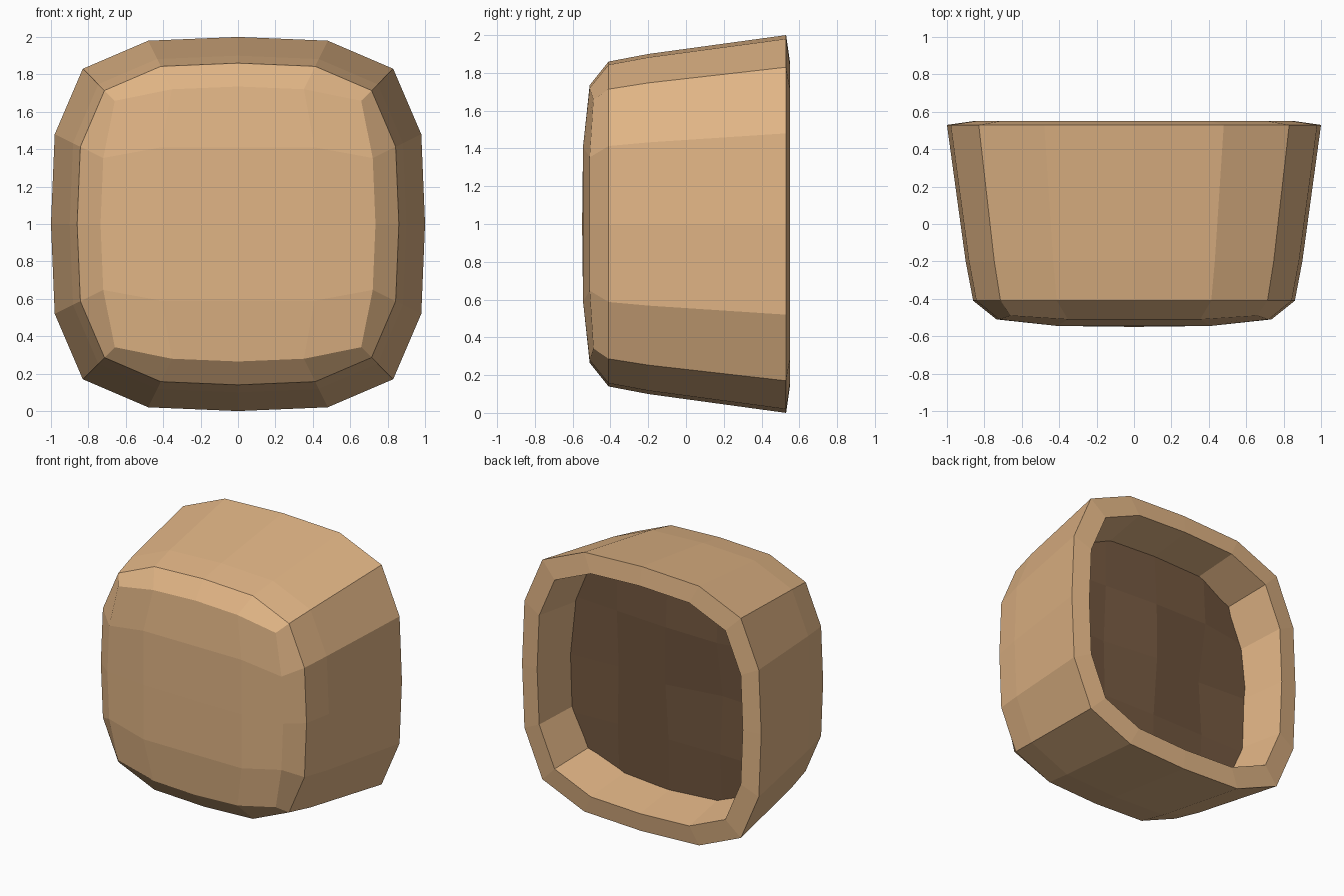
import bpy, bmesh, random

if "Cube" in bpy.data.objects:
    bpy.data.objects.remove(bpy.data.objects["Cube"])

random.seed(4)


def material(name, colour):
    m = bpy.data.materials.new(name)
    m.diffuse_color = (*colour, 1)
    m.use_nodes = True
    m.node_tree.nodes["Principled BSDF"].inputs["Base Color"].default_value = m.diffuse_color
    return m


# 16-sided rounded-square outline, built from one quarter
QUARTER = [(1, 0), (0.98, 0.48), (0.83, 0.83), (0.48, 0.98)]
OUTLINE = []
for k in range(4):
    for x, z in QUARTER:
        for _ in range(k):
            x, z = -z, x
        OUTLINE.append((x, z))


def ring(bm, scale, y):
    return [bm.verts.new((x * scale, y, 1 + z * scale)) for x, z in OUTLINE]


def bridge(bm, a, b):
    n = len(a)
    for i in range(n):
        bm.faces.new((a[i], a[(i + 1) % n], b[(i + 1) % n], b[i]))


def grid_cap(bm, border, inner, y, y_mid, jitter=0.0):
    # fills a 16-point ring with a 4 x 4 grid of quads
    g = {}
    cells = [(2, 0), (2, 1), (2, 2), (1, 2), (0, 2), (-1, 2), (-2, 2), (-2, 1),
             (-2, 0), (-2, -1), (-2, -2), (-1, -2), (0, -2), (1, -2), (2, -2), (2, -1)]
    for key, v in zip(cells, border):
        g[key] = v
    for i in (-1, 0, 1):
        for j in (-1, 0, 1):
            yy = (y_mid if i == j == 0 else y) + random.uniform(-jitter, jitter)
            g[i, j] = bm.verts.new((i * inner, yy, 1 + j * inner))
    for i in range(-2, 2):
        for j in range(-2, 2):
            bm.faces.new((g[i, j], g[i + 1, j], g[i + 1, j + 1], g[i, j + 1]))


def finish(bm, name, mat):
    bmesh.ops.recalc_face_normals(bm, faces=bm.faces)
    me = bpy.data.meshes.new(name)
    bm.to_mesh(me)
    bm.free()
    ob = bpy.data.objects.new(name, me)
    me.materials.append(mat)
    bpy.context.collection.objects.link(ob)
    return ob


# hollow tapered shell: inner end, inner wall, rim, outer wall, rounded front
bm = bmesh.new()
profile = [(0.61, -0.375), (0.72, -0.31), (0.765, -0.18), (0.86, 0.55),
           (1.0, 0.53), (0.90, -0.20), (0.86, -0.41), (0.735, -0.51)]
rings = [ring(bm, s, y) for s, y in profile]
for i in (2, 6, 10, 14):          # front corners sit further in and back
    v = rings[-1][i]
    v.co.x *= 1.08
    v.co.z = 1 + (v.co.z - 1) * 1.08
    v.co.y = -0.49
for a, b in zip(rings, rings[1:]):
    bridge(bm, a, b)
grid_cap(bm, rings[0], 0.33, -0.40, -0.41)
grid_cap(bm, rings[-1], 0.41, -0.545, -0.55)
finish(bm, "shell", material("tan", (0.75, 0.46, 0.235)))

# lumpy filling inside, its edge buried in the wall
bm = bmesh.new()
edge = ring(bm, 0.9, 0.2)
for v in edge:
    v.co.y += random.uniform(-0.03, 0.03)
grid_cap(bm, edge, 0.43, 0.2, 0.2, 0.06)
fill = finish(bm, "filling", material("dark_brown", (0.17, 0.095, 0.05)))
fill.data.update()
if fill.data.polygons[0].normal.y < 0:
    fill.data.flip_normals()
